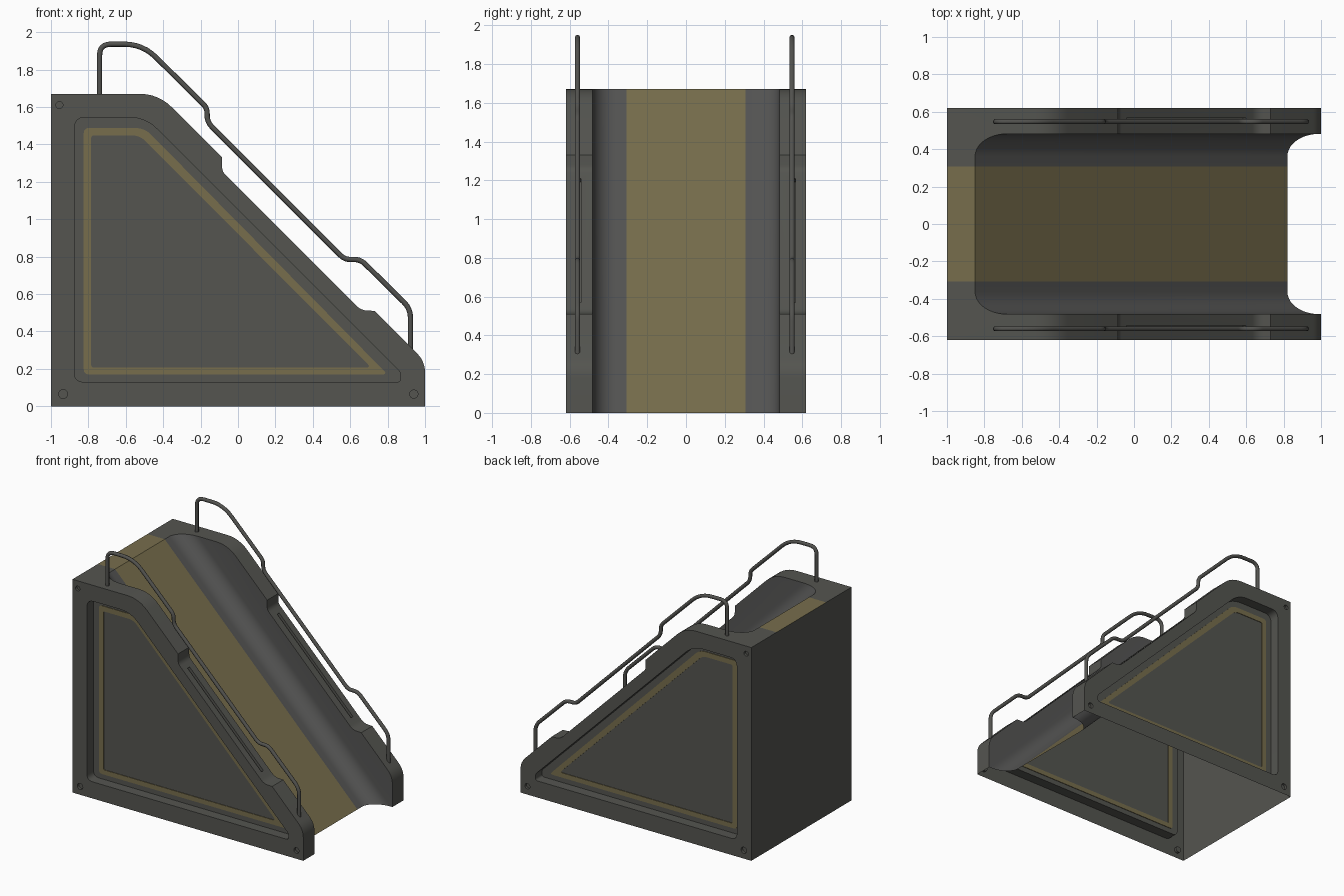
import bpy, bmesh, math
from mathutils import Vector

if "Cube" in bpy.data.objects:
    bpy.data.objects.remove(bpy.data.objects["Cube"])


def material(name, rgb):
    m = bpy.data.materials.new(name)
    m.diffuse_color = (*rgb, 1)
    m.use_nodes = True
    m.node_tree.nodes["Principled BSDF"].inputs["Base Color"].default_value = m.diffuse_color
    return m


GREY = material("warm dark grey", (0.089, 0.090, 0.080))
OCHRE = material("faded ochre", (0.185, 0.155, 0.073))
STEEL = material("rail grey", (0.085, 0.085, 0.078))
CHUTE = material("neutral chute grey", (0.090, 0.090, 0.088))


def rounded(pts, closed=True, n=6):
    """Points (x, z, cut length) -> outline with rounded corners."""
    out = []
    for i, (x, z, t) in enumerate(pts):
        p = Vector((x, z))
        if t == 0 or (not closed and i in (0, len(pts) - 1)):
            out.append(p)
            continue
        a = Vector(pts[i - 1][:2]) - p
        b = Vector(pts[(i + 1) % len(pts)][:2]) - p
        a, b = p + a.normalized() * t, p + b.normalized() * t
        for k in range(n + 1):
            u = k / n
            out.append(a * (1 - u) ** 2 + p * 2 * u * (1 - u) + b * u * u)
    return out


def loft(a, b):
    """Closed solid between two matching loops of 3D points."""
    bm = bmesh.new()
    a = [bm.verts.new(p) for p in a]
    b = [bm.verts.new(p) for p in b]
    bm.faces.new(a)
    bm.faces.new(b[::-1])
    for i in range(len(a)):
        j = (i + 1) % len(a)
        bm.faces.new((a[j], a[i], b[i], b[j]))
    return bm


def prism(outline, y0, y1):
    return loft([(p[0], y0, p[1]) for p in outline], [(p[0], y1, p[1]) for p in outline])


def make(bm, name, *mats):
    bm.normal_update()
    if bm.calc_volume(signed=True) < 0:
        bmesh.ops.reverse_faces(bm, faces=bm.faces[:])
    bm.normal_update()
    me = bpy.data.meshes.new(name)
    bm.to_mesh(me)
    bm.free()
    ob = bpy.data.objects.new(name, me)
    bpy.context.collection.objects.link(ob)
    for m in mats:
        me.materials.append(m)
    return ob


def activate(ob):
    bpy.ops.object.select_all(action='DESELECT')
    ob.select_set(True)
    bpy.context.view_layer.objects.active = ob


def cut(ob, bm):
    """Subtract a solid; the cutter is removed afterwards."""
    cutter = make(bm, "cutter", GREY)
    mod = ob.modifiers.new("cut", 'BOOLEAN')
    mod.operation = 'DIFFERENCE'
    mod.solver = 'EXACT'
    mod.object = cutter
    bpy.context.view_layer.update()
    result = bpy.data.meshes.new_from_object(
        ob.evaluated_get(bpy.context.evaluated_depsgraph_get()))
    ob.modifiers.clear()
    if len(result.polygons):
        ob.data = result
    bpy.data.objects.remove(cutter)


# Body block from the side profile
W = 0.62
body = make(prism(rounded([
    (-1, 0, 0), (1, 0, 0), (1, 0.24, 0.06), (0.73, 0.51, 0), (0.657, 0.513, 0.035),
    (-0.085, 1.255, 0.025), (-0.085, 1.33, 0), (-0.425, 1.67, 0.1), (-1, 1.67, 0)]), -W, W),
    "slide_body", GREY)

# Sloping chute with rounded lower corners
R, HALF = 0.12, 0.482
section = [(HALF, 0.9)]
for k in range(11):
    t = k / 10 * math.pi / 2
    section.append((HALF - R + R * math.cos(t), R - R * math.sin(t)))
section += [(-y, h) for y, h in reversed(section)]
q = math.sqrt(0.5)
cut(body, loft(*[[((s + h) * q, y, 0.82 + (h - s) * q) for y, h in section]
                 for s in (-2.2, 2.2)]))

# Side panel recesses, bolt holes and slots in the side tops
DEPTH = 0.08
recess = rounded([(-0.875, 0.13, 0.05), (0.87, 0.13, 0.02), (0.87, 0.18, 0.02),
                  (-0.495, 1.545, 0.09), (-0.875, 1.545, 0.06)])
d = 0.018
slot = [(-0.04 - d, 1.21 - d), (0.60 - d, 0.57 - d), (0.60 + d, 0.57 + d), (-0.04 + d, 1.21 + d)]
for side in (-1, 1):
    cut(body, prism(recess, side * (W - DEPTH), side * (W + 0.1)))
    cut(body, prism(slot, side * 0.542, side * 0.566))
    for x, z, r in ((-0.955, 1.61, 0.019), (-0.935, 0.065, 0.024), (0.94, 0.065, 0.022)):
        ring = [(x + r * math.cos(k * math.pi / 8), z + r * math.sin(k * math.pi / 8))
                for k in range(16)]
        cut(body, prism(ring, side * (W - 0.02), side * (W + 0.1)))

# Open the underside and colour the chute and its centre band
BAND = 0.307
body.data.materials.clear()
for m in (GREY, OCHRE, CHUTE):
    body.data.materials.append(m)
bm = bmesh.new()
bm.from_mesh(body.data)
bmesh.ops.triangulate(bm, faces=bm.faces[:])
for y in (-BAND, BAND):
    bmesh.ops.bisect_plane(bm, geom=bm.verts[:] + bm.edges[:] + bm.faces[:],
                           plane_co=(0, y, 0), plane_no=(0, 1, 0), dist=1e-5)
bm.normal_update()
bottom = [f for f in bm.faces if all(v.co.z < 0.001 for v in f.verts)]
bmesh.ops.delete(bm, geom=bottom, context='FACES')
for f in bm.faces:
    c = f.calc_center_median()
    f.material_index = 0
    if abs(c.y) < BAND and f.normal.z > 0.5:
        f.material_index = 1
    elif abs(c.y) < HALF + 0.001 and c.x > -0.999 and f.normal.z < 0.99:
        f.material_index = 2
bm.to_mesh(body.data)
bm.free()
activate(body)
bpy.ops.object.shade_smooth_by_angle(angle=math.radians(25))

# Painted outline on each recessed panel
outer = rounded([(-0.825, 0.17, 0.03), (0.80, 0.17, 0.03),
                 (-0.50, 1.488, 0.05), (-0.825, 1.488, 0.03)])
inner = rounded([(-0.785, 0.207, 0.015), (0.712, 0.207, 0.03),
                 (-0.525, 1.448, 0.04), (-0.785, 1.448, 0.015)])
T = 0.0045
for side, name in ((-1, "front_panel_stripe"), (1, "back_panel_stripe")):
    bm = bmesh.new()
    loops = [[bm.verts.new((p.x, side * (W - DEPTH) + dy, p.y)) for p in line]
             for line, dy in ((outer, -T), (inner, -T), (inner, T), (outer, T))]
    for a, b in zip(loops, loops[1:] + loops[:1]):
        for i in range(len(outer)):
            j = (i + 1) % len(outer)
            bm.faces.new((a[i], a[j], b[j], b[i]))
    make(bm, name, OCHRE)

# Bent tube handrails
path = rounded([(-0.74, 1.65, 0), (-0.74, 1.936, 0.06), (-0.51, 1.936, 0.1),
                (-0.165, 1.595, 0.03), (-0.165, 1.52, 0.035), (0.57, 0.785, 0.03),
                (0.655, 0.785, 0.035), (0.922, 0.522, 0.05), (0.922, 0.28, 0)],
               closed=False)
for y, name in ((-0.56, "front_handrail"), (0.547, "back_handrail")):
    cu = bpy.data.curves.new(name, 'CURVE')
    cu.dimensions = '3D'
    cu.bevel_depth = 0.014
    cu.bevel_resolution = 3
    cu.use_fill_caps = True
    sp = cu.splines.new('POLY')
    sp.points.add(len(path) - 1)
    for pt, p in zip(sp.points, path):
        pt.co = (p.x, y, p.y, 1)
    cu.materials.append(STEEL)
    rail = bpy.data.objects.new(name, cu)
    bpy.context.collection.objects.link(rail)
    activate(rail)
    bpy.ops.object.convert(target='MESH')
    bpy.ops.object.shade_smooth_by_angle(angle=math.radians(50))
